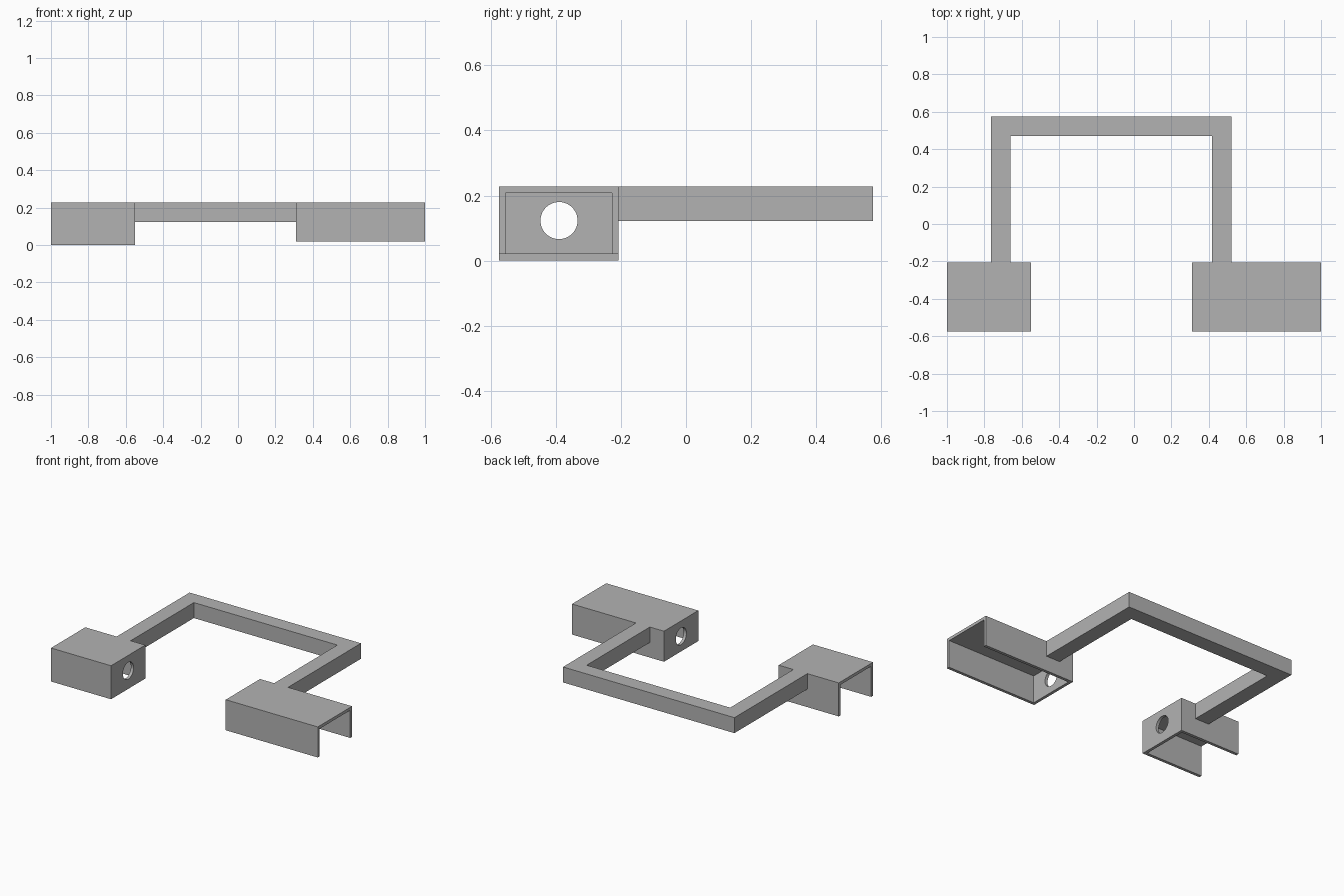
import bpy
import bmesh
from mathutils import Matrix

if "Cube" in bpy.data.objects:
    bpy.data.objects.remove(bpy.data.objects["Cube"], do_unlink=True)

# Shared dimensions
TOP = 0.227
WALL = 0.02
FRONT, BACK = -0.574, -0.207
HOLE_Y, HOLE_Z, HOLE_RADIUS = -0.39, 0.123, 0.057

grey = bpy.data.materials.new("plain grey")
grey.use_nodes = True
grey.diffuse_color = (0.45, 0.45, 0.45, 1)
grey.node_tree.nodes["Principled BSDF"].inputs["Base Color"].default_value = grey.diffuse_color


def finish(name, bm):
    bmesh.ops.recalc_face_normals(bm, faces=bm.faces)
    mesh = bpy.data.meshes.new(name)
    bm.to_mesh(mesh)
    bm.free()
    mesh.materials.append(grey)
    obj = bpy.data.objects.new(name, mesh)
    bpy.context.collection.objects.link(obj)
    return obj


def box(name, low, high):
    bm = bmesh.new()
    bmesh.ops.create_cube(bm, size=1)
    for v in bm.verts:
        v.co = [b if c > 0 else a for a, b, c in zip(low, high, v.co)]
    return finish(name, bm)


def cut(obj, cutter):
    cutter.hide_render = True
    mod = obj.modifiers.new("cut", "BOOLEAN")
    mod.operation = "DIFFERENCE"
    mod.solver = "EXACT"
    mod.object = cutter
    bpy.context.view_layer.objects.active = obj
    bpy.ops.object.modifier_apply(modifier=mod.name)
    bpy.data.objects.remove(cutter, do_unlink=True)


def housing(name, inner, outer, bottom):
    """Cover open below and at its outer end, with a round hole in the inner end."""
    side = 1 if outer > inner else -1
    x0, x1 = sorted((inner, outer))
    obj = box(name, (x0, FRONT, bottom), (x1, BACK, TOP))
    h0, h1 = sorted((inner + side * WALL, outer + side * 0.1))
    cut(obj, box("hollow", (h0, FRONT + WALL, bottom - 0.1),
                 (h1, BACK - WALL, TOP - WALL)))
    bm = bmesh.new()
    bmesh.ops.create_cone(bm, cap_ends=True, segments=48, radius1=HOLE_RADIUS,
                          radius2=HOLE_RADIUS, depth=0.1,
                          matrix=Matrix.Translation((inner, HOLE_Y, HOLE_Z))
                          @ Matrix.Rotation(1.5707963, 4, "Y"))
    cut(obj, finish("drill", bm))
    bpy.ops.object.select_all(action="DESELECT")
    obj.select_set(True)
    bpy.ops.object.shade_smooth_by_angle()


# Two end housings of different length and depth
housing("right_housing", -0.55, -1.0, 0.0)
housing("left_housing", 0.31, 1.0, WALL)

# Square-section U frame joining the housings at the back
outline = [(-0.765, BACK), (-0.765, 0.574), (0.52, 0.574), (0.52, BACK),
           (0.416, BACK), (0.416, 0.47), (-0.66, 0.47), (-0.66, BACK)]
bm = bmesh.new()
base = bm.faces.new([bm.verts.new((x, y, 0.122)) for x, y in outline])
grown = bmesh.ops.extrude_face_region(bm, geom=[base], use_keep_orig=True)["geom"]
bmesh.ops.translate(bm, vec=(0, 0, TOP - 0.122),
                    verts=[g for g in grown if isinstance(g, bmesh.types.BMVert)])
finish("connecting_frame", bm)
